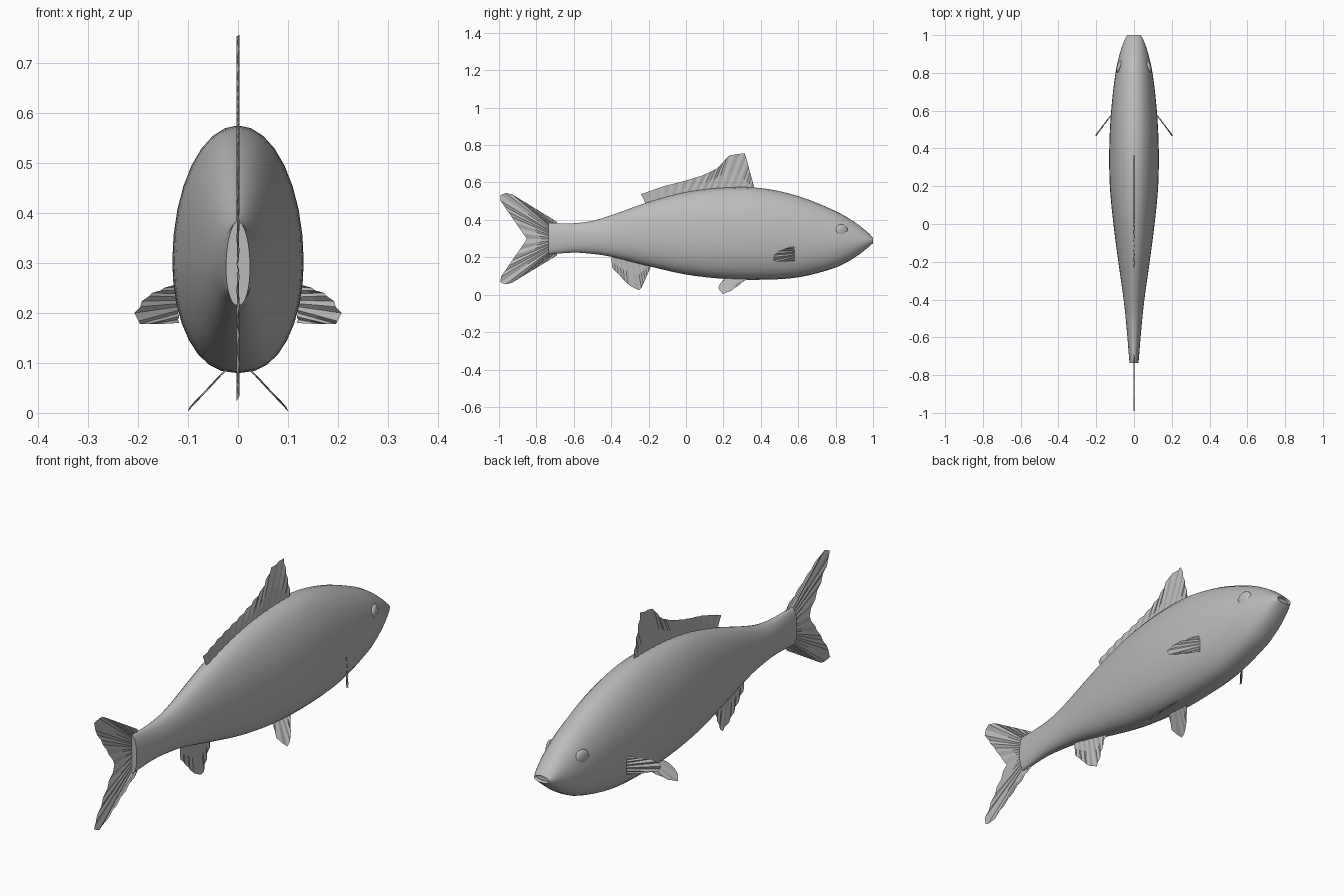
import bpy, bmesh, math
from mathutils import Vector

if "Cube" in bpy.data.objects:
    bpy.data.objects.remove(bpy.data.objects["Cube"])

grey = bpy.data.materials.new("silver grey")
grey.diffuse_color = (0.5, 0.5, 0.5, 1)
grey.use_nodes = True
grey.node_tree.nodes["Principled BSDF"].inputs["Base Color"].default_value = grey.diffuse_color


def finish(name, bm, angle=None):
    mesh = bpy.data.meshes.new(name)
    bm.to_mesh(mesh)
    bm.free()
    mesh.materials.append(grey)
    ob = bpy.data.objects.new(name, mesh)
    bpy.context.collection.objects.link(ob)
    if angle:
        bpy.ops.object.select_all(action='DESELECT')
        ob.select_set(True)
        bpy.context.view_layer.objects.active = ob
        bpy.ops.object.shade_smooth_by_angle(angle=math.radians(angle))
    return ob


# Body stations: y, top z, bottom z, half width
STATIONS = [(-.735, .383, .215, .024), (-.6, .382, .225, .035),
            (-.5, .395, .218, .044), (-.4, .425, .203, .055),
            (-.2, .495, .153, .083), (0, .548, .108, .109),
            (.2, .572, .085, .128), (.4, .57, .08, .131),
            (.6, .527, .093, .121), (.8, .447, .145, .098),
            (.9, .389, .197, .076), (.97, .335, .25, .052),
            (1.0, .305, .276, .036)]


def smooth_stations(steps):
    """Catmull-Rom on unevenly spaced stations."""
    p = STATIONS
    out = []

    def slope(i, k):
        a, b = p[max(i - 1, 0)], p[min(i + 1, len(p) - 1)]
        return (b[k] - a[k]) / (b[0] - a[0])
    for i in range(len(p) - 1):
        h = p[i + 1][0] - p[i][0]
        for s in range(steps):
            t = s / steps
            row = [p[i][0] + h * t]
            for k in (1, 2, 3):
                row.append((2*t**3 - 3*t*t + 1) * p[i][k]
                           + (t**3 - 2*t*t + t) * h * slope(i, k)
                           + (3*t*t - 2*t**3) * p[i + 1][k]
                           + (t**3 - t*t) * h * slope(i + 1, k))
            out.append(row)
    return out + [p[-1]]


# Body: lofted egg-shaped rings, fuller in the belly
SEG = 32
bm = bmesh.new()
rings = []
for y, top, bot, w in smooth_stations(4):
    mid = bot + (top - bot) * .45
    ring = []
    for i in range(SEG):
        a = 2 * math.pi * i / SEG
        c, s = math.cos(a), math.sin(a)
        power = 1 if s > 0 else .85
        x = w * math.copysign(abs(c) ** power, c)
        ring.append(bm.verts.new((x, y, mid + s * (top - mid if s > 0 else mid - bot))))
    rings.append(ring)
for r, q in zip(rings, rings[1:]):
    for i in range(SEG):
        j = (i + 1) % SEG
        bm.faces.new((r[i], r[j], q[j], q[i]))
bm.faces.new(rings[0])
mouth = bm.faces.new(rings[-1])
bmesh.ops.recalc_face_normals(bm, faces=bm.faces)
# Mouth: shallow recess at the nose
bmesh.ops.inset_region(bm, faces=[mouth], thickness=.004, depth=0)
bmesh.ops.translate(bm, verts=mouth.verts, vec=(0, -.012, 0))
finish("body", bm, 40)


def sample(points, n):
    """n + 1 evenly spaced points on a polyline."""
    pts = [Vector(p) for p in points]
    lens = [(b - a).length for a, b in zip(pts, pts[1:])]
    total = sum(lens)
    out = []
    for k in range(n + 1):
        d = total * k / n
        for i, l in enumerate(lens):
            if d <= l or i == len(lens) - 1:
                out.append(pts[i].lerp(pts[i + 1], min(d / l, 1)))
                break
            d -= l
    return out


def fin(name, root, edge, rays, place, normal=(1, 0, 0), ripple=.003):
    """Pleated sheet from a root line to an outer edge, both in (y, z)."""
    bm = bmesh.new()
    rows = []
    for k, (a, b) in enumerate(zip(sample(root, rays), sample(edge, rays))):
        off = Vector(normal).normalized() * (ripple if k % 2 else -ripple)
        rows.append([bm.verts.new(Vector(place(*a.lerp(b, t))) + off * (.4 + .6 * t))
                     for t in (0, .5, 1)])
    for r, q in zip(rows, rows[1:]):
        for i in (0, 1):
            bm.faces.new((r[i], r[i + 1], q[i + 1], q[i]))
    return finish(name, bm)


def flat(y, z):
    return (0, y, z)


# Fins on the centre line
fin("dorsal_fin", [(.365, .55), (.2, .55), (0, .53), (-.21, .475)],
    [(.363, .58), (.315, .757), (.23, .745), (.17, .677), (.095, .64),
     (0, .61), (-.12, .58), (-.24, .537)], 30, flat)
fin("tail_fin", [(-.69, .37), (-.70, .3), (-.69, .225)],
    [(-.69, .39), (-.94, .543), (-.985, .545), (-1, .515), (-.925, .405),
     (-.85, .297), (-.925, .19), (-1, .08), (-.985, .053), (-.94, .058),
     (-.69, .21)], 36, flat)
fin("anal_fin", [(-.4, .21), (-.3, .19), (-.19, .17)],
    [(-.395, .145), (-.305, .05), (-.245, .02), (-.19, .145)], 14, flat)

for side, label in ((1, "right"), (-1, "left")):
    # Side fin, swept back and outward
    fin("pectoral_fin_" + label, [(.58, .258), (.58, .18)],
        [(.56, .255), (.5, .236), (.465, .205), (.47, .178), (.53, .178)], 12,
        lambda y, z: (side * (.13 + (.565 - y) * .75), y, z), (side, .75, 0), .004)
    # Belly fin, splayed downward
    fin("pelvic_fin_" + label, [(.33, .092), (.21, .092)],
        [(.32, .08), (.24, .02), (.2, .003), (.175, .025), (.172, .045), (.2, .08)], 10,
        lambda y, z: (side * (.03 + (.08 - z) * .95), y, z), (side, 0, 1), .002)
    # Eye and cheek bump: flattened balls set in the head
    for part, pos, size in (("eye", (.078, .832, .345), (.013, .034, .032)),
                            ("cheek_bump", (.089, .805, .278), (.006, .012, .012))):
        bm = bmesh.new()
        bmesh.ops.create_uvsphere(bm, u_segments=20, v_segments=12, radius=1)
        turn = math.radians(17)
        for v in bm.verts:
            x, y, z = (v.co[i] * size[i] for i in range(3))
            v.co = (side * (pos[0] + x * math.cos(turn) - y * math.sin(turn)),
                    pos[1] + x * math.sin(turn) + y * math.cos(turn), pos[2] + z)
        bmesh.ops.recalc_face_normals(bm, faces=bm.faces)
        finish(part + "_" + label, bm, 60)
